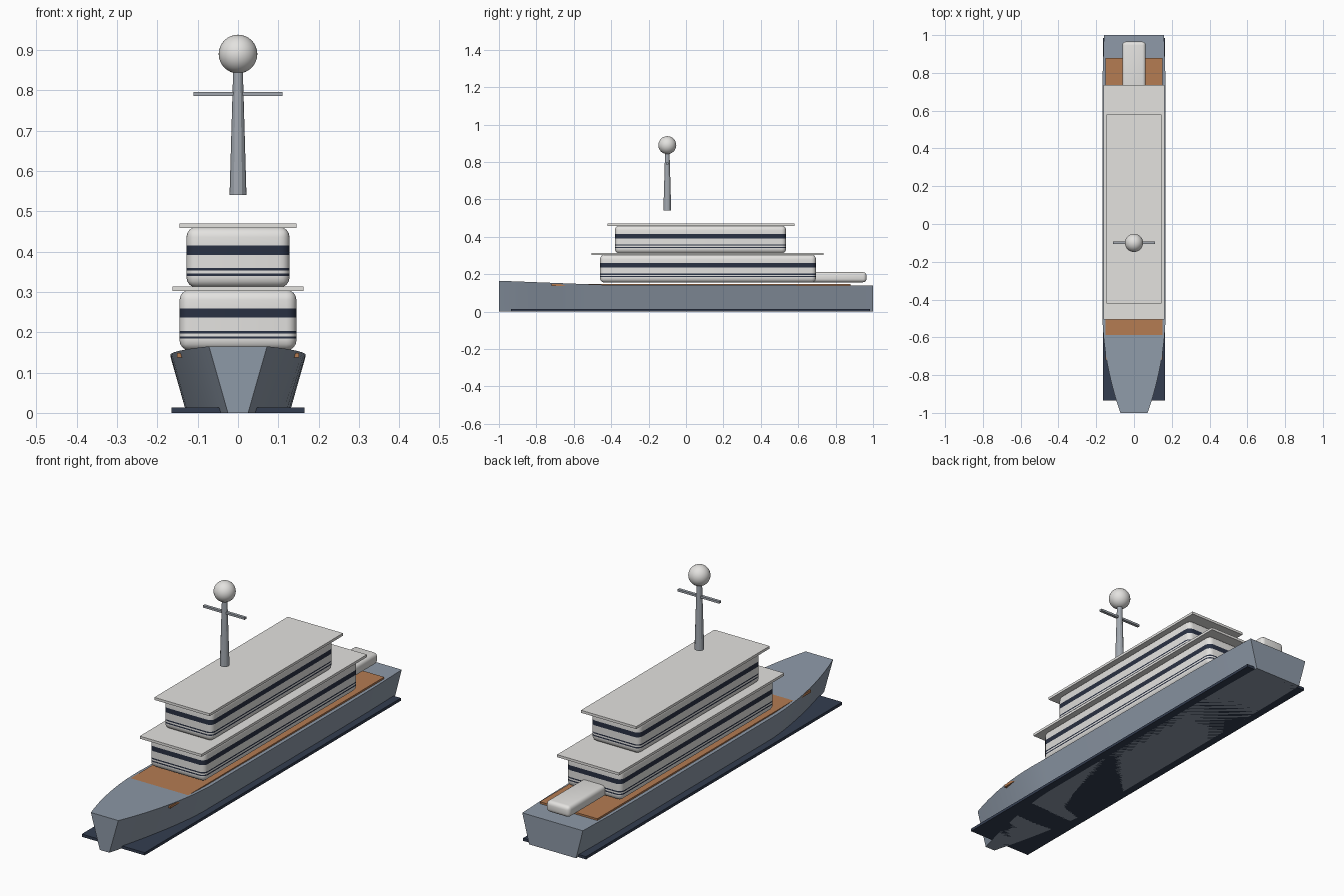
import bpy, bmesh, math
from mathutils import Vector

if "Cube" in bpy.data.objects:
    bpy.data.objects.remove(bpy.data.objects["Cube"], do_unlink=True)


def material(name, rgb):
    m = bpy.data.materials.new(name)
    m.use_nodes = True
    m.diffuse_color = (*rgb, 1)
    m.node_tree.nodes["Principled BSDF"].inputs["Base Color"].default_value = (*rgb, 1)
    return m


WHITE = material("warm white", (0.77, 0.76, 0.74))
HULL = material("hull grey blue", (0.27, 0.32, 0.39))
WOOD = material("deck wood", (0.46, 0.20, 0.085))
NAVY = material("bottom navy", (0.033, 0.047, 0.08))
GLASS = material("window navy", (0.022, 0.03, 0.055))
METAL = material("mast grey", (0.36, 0.39, 0.43))


def finish(name, bm, *mats, smooth=False):
    bmesh.ops.recalc_face_normals(bm, faces=bm.faces[:])
    mesh = bpy.data.meshes.new(name)
    bm.to_mesh(mesh)
    bm.free()
    for m in mats:
        mesh.materials.append(m)
    ob = bpy.data.objects.new(name, mesh)
    bpy.context.collection.objects.link(ob)
    if smooth:
        bpy.ops.object.select_all(action="DESELECT")
        ob.select_set(True)
        bpy.context.view_layer.objects.active = ob
        bpy.ops.object.shade_smooth_by_angle(angle=math.radians(35))
    return ob


def box(name, half_x, ys, zs, mat, round_by=0, stripes=()):
    """Box symmetric in x, with optional rounded edges and painted bands by height."""
    bm = bmesh.new()
    bmesh.ops.create_cube(bm, size=1)
    for v in bm.verts:
        v.co = Vector((2 * half_x * v.co.x,
                       ys[v.co.y > 0],
                       zs[v.co.z > 0]))
    if round_by:
        bmesh.ops.bevel(bm, geom=bm.edges[:], offset=round_by, segments=4,
                        profile=0.5, affect="EDGES")
    for band in stripes:
        for z in band:
            bmesh.ops.bisect_plane(bm, geom=bm.verts[:] + bm.edges[:] + bm.faces[:],
                                   plane_co=(0, 0, z), plane_no=(0, 0, 1))
    for f in bm.faces:
        z = f.calc_center_median().z
        f.material_index = int(any(a < z < b for a, b in stripes))
    mats = (mat, GLASS) if stripes else (mat,)
    return finish(name, bm, *mats, smooth=round_by > 0)


# Hull: four-point sections lofted from bow to stern
def section(y):
    bow = max(0, (-0.45 - y) / 0.55)
    stern = max(0, (y - 0.6) / 0.4)
    top = 0.168 - 0.096 * bow ** 2 - 0.009 * stern ** 2
    low = 0.128 - 0.103 * bow ** 1.5 - 0.005 * stern ** 2
    deck = 0.1425 - 0.0025 * y + 0.02 * bow
    return [(-low, y, 0), (low, y, 0), (top, y, deck), (-top, y, deck)]


bm = bmesh.new()
stations = [-1 + 0.055 * i for i in range(11)] + [0, 0.6, 0.8, 1]
rings = [[bm.verts.new(p) for p in section(y)] for y in stations]
for a, b in zip(rings, rings[1:]):
    for i in range(4):
        j = (i + 1) % 4
        bm.faces.new((a[i], a[j], b[j], b[i]))
bm.faces.new(rings[0])
bm.faces.new(rings[-1])
finish("hull", bm, HULL, smooth=True)

# Bottom plate and planked deck
box("bottom_plate", 0.165, (-0.935, 0.985), (0, 0.013), NAVY)
box("wood_deck", 0.151, (-0.72, 0.88), (0.137, 0.149), WOOD)

# Two deckhouses, each with a window band, two thin stripes and a flat roof
for name, half_x, ys, base, roof_x, roof_ys in (
        ("lower", 0.145, (-0.46, 0.695), 0.155, 0.162, (-0.505, 0.735)),
        ("upper", 0.128, (-0.38, 0.535), 0.311, 0.145, (-0.42, 0.58))):
    bands = [(base + a, base + b) for a, b in
             ((0.081, 0.104), (0.042, 0.048), (0.029, 0.035))]
    box(name + "_deckhouse", half_x, ys, (base, base + 0.15), WHITE, 0.025, bands)
    box(name + "_roof", roof_x, roof_ys, (base + 0.147, base + 0.159), WHITE)

# Tender housing on the stern
box("stern_housing", 0.062, (0.64, 0.965), (0.157, 0.211), WHITE, 0.018)

# Mast, crossbar and radar dome
MAST_Y = -0.1
bm = bmesh.new()
bmesh.ops.create_cone(bm, cap_ends=True, segments=12, radius1=0.021, radius2=0.012, depth=0.31)
bmesh.ops.translate(bm, verts=bm.verts[:], vec=(0, MAST_Y, 0.695))
finish("mast", bm, METAL)
box("mast_crossbar", 0.11, (MAST_Y - 0.007, MAST_Y + 0.007), (0.786, 0.796), METAL)
bm = bmesh.new()
bmesh.ops.create_uvsphere(bm, u_segments=32, v_segments=16, radius=0.048)
bmesh.ops.translate(bm, verts=bm.verts[:], vec=(0, MAST_Y, 0.89))
finish("radar_dome", bm, WHITE, smooth=True)
